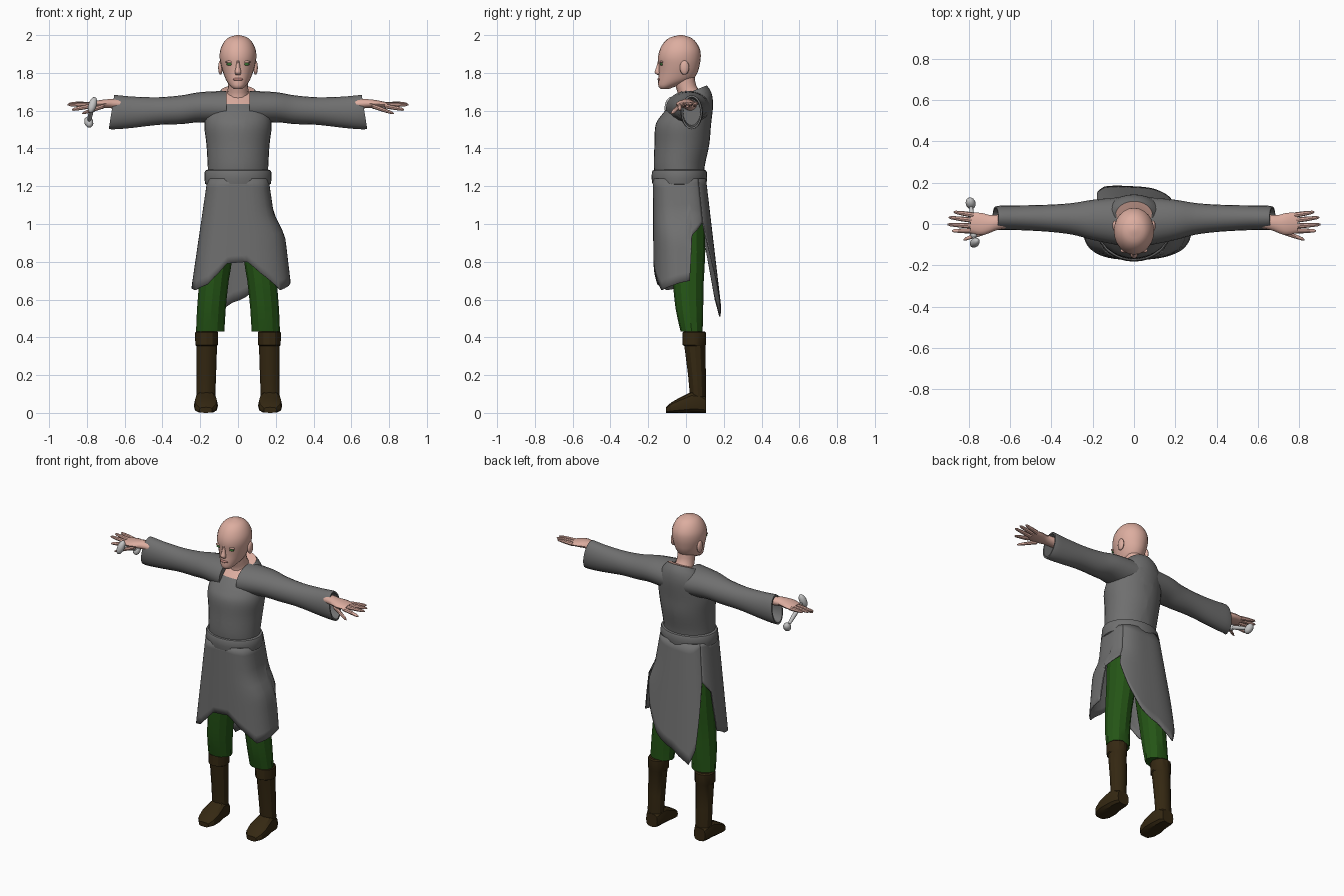
import bpy, bmesh, math
from mathutils import Vector

cube = bpy.data.objects.get("Cube")
if cube:
    bpy.data.objects.remove(cube)


def material(name, rgb):
    m = bpy.data.materials.new(name)
    m.use_nodes = True
    m.diffuse_color = (*rgb, 1)
    bsdf = next(n for n in m.node_tree.nodes if n.type == 'BSDF_PRINCIPLED')
    bsdf.inputs["Base Color"].default_value = (*rgb, 1)
    bsdf.inputs["Roughness"].default_value = 0.8
    return m


SKIN = material("skin", (0.72, 0.42, 0.35))
CLOTH = material("grey cloth", (0.16, 0.16, 0.16))
GREEN = material("green trousers", (0.018, 0.09, 0.008))
LEATHER = material("brown leather", (0.035, 0.021, 0.006))
METAL = material("pale metal", (0.55, 0.55, 0.55))
IRIS = material("eye green", (0.05, 0.2, 0.04))
LIP = material("lip rose", (0.5, 0.23, 0.2))


def finish(bm, name, mats, mirror=False, angle=40):
    bmesh.ops.recalc_face_normals(bm, faces=bm.faces)
    mesh = bpy.data.meshes.new(name)
    bm.to_mesh(mesh)
    bm.free()
    ob = bpy.data.objects.new(name, mesh)
    bpy.context.collection.objects.link(ob)
    for m in mats:
        mesh.materials.append(m)
    bpy.ops.object.select_all(action='DESELECT')
    ob.select_set(True)
    bpy.context.view_layer.objects.active = ob
    bpy.ops.object.shade_smooth_by_angle(angle=math.radians(angle))
    if mirror:
        ob.modifiers.new("Mirror", 'MIRROR')
    return ob


def smooth(secs, k=4):
    """Catmull-Rom interpolation of cross-sections."""
    secs = [tuple(s) + (0,) * (6 - len(s)) for s in secs]
    out = []
    for i in range(len(secs) - 1):
        a, b, c, d = (secs[min(max(j, 0), len(secs) - 1)] for j in range(i - 1, i + 3))
        for t in (j / k for j in range(k)):
            out.append(tuple(q + t * (r - p + t * (2 * p - 5 * q + 4 * r - s + t * (3 * q - p - 3 * r + s))) / 2
                             for p, q, r, s in zip(a, b, c, d)))
    return out + [secs[-1]]


def power(v, e):
    return math.copysign(abs(v) ** e, v)


def add_loft(bm, secs, axis='z', n=16, e=1.0):
    """Sections are centre x, y, z, two radii and an optional slant."""
    iu, iv, ia = {'z': (0, 1, 2), 'x': (1, 2, 0), 'y': (0, 2, 1)}[axis]
    rings = []
    for s in secs:
        slant = s[5] if len(s) > 5 else 0
        ring = []
        for i in range(n):
            a = math.tau * i / n
            p = list(s[:3])
            p[iu] += s[3] * power(math.cos(a), e)
            dv = s[4] * power(math.sin(a), e)
            p[iv] += dv
            p[ia] += slant * dv
            ring.append(bm.verts.new(p))
        rings.append(ring)
    for r, q in zip(rings, rings[1:]):
        for i in range(n):
            bm.faces.new((r[i], r[(i + 1) % n], q[(i + 1) % n], q[i]))
    bm.faces.new(rings[0])
    bm.faces.new(rings[-1])


def loft(name, secs, mat, axis='z', n=16, e=1.0, mirror=False, angle=40):
    bm = bmesh.new()
    add_loft(bm, secs, axis, n, e)
    return finish(bm, name, [mat], mirror, angle)


def blob(name, loc, size, mat, mirror=False, direction=None):
    bm = bmesh.new()
    bmesh.ops.create_uvsphere(bm, u_segments=12, v_segments=8, radius=1)
    rot = Vector(direction).to_track_quat('Z', 'Y') if direction else None
    for v in bm.verts:
        p = Vector(a * b for a, b in zip(v.co, size))
        v.co = (rot @ p if rot else p) + Vector(loc)
    return finish(bm, name, [mat], mirror, 60)


# Head and neck: height, front, back, half width
profile = [(1.715, -.135, -.09, .022), (1.73, -.146, -.05, .04), (1.76, -.147, .03, .062),
           (1.80, -.144, .06, .078), (1.84, -.145, .072, .09), (1.88, -.148, .078, .097),
           (1.92, -.14, .075, .094), (1.96, -.118, .055, .077), (1.987, -.085, .025, .05),
           (2.0, -.035, -.02, .008)]
loft("head", smooth([(0, (f + b) / 2, z, w, (b - f) / 2) for z, f, b, w in profile], 3), SKIN, n=24)
loft("neck", smooth([(0, .03, 1.62, .075, .075), (0, .025, 1.68, .06, .066),
                     (0, .0, 1.73, .053, .055), (0, -.01, 1.79, .053, .055)], 3), SKIN)

# Face
loft("nose", smooth([(0, -.138, 1.868, .008, .01), (0, -.145, 1.83, .011, .013),
                     (0, -.15, 1.803, .017, .017), (0, -.143, 1.79, .012, .01)], 3), SKIN, n=10)
blob("eyes", (.042, -.13, 1.846), (.019, .008, .008), IRIS, True)
blob("eyelids", (.042, -.129, 1.858), (.024, .011, .007), SKIN, True)
blob("mouth", (0, -.142, 1.766), (.027, .009, .008), LIP)
blob("ears", (.093, -.008, 1.828), (.012, .025, .038), SKIN, True)

# Tunic body with a cut-in neckline
bm = bmesh.new()
add_loft(bm, smooth([(0, -.03, 1.22, .158, .125), (0, -.036, 1.3, .16, .134), (0, -.022, 1.42, .167, .145),
                     (0, -.015, 1.52, .178, .147), (0, .005, 1.6, .165, .138, .2),
                     (0, .025, 1.66, .13, .11, .3), (0, .04, 1.706, .09, .07, .4)]), n=32)
cuts = [((0, 0, 1.635), (0, 0, 1)), ((.065, 0, 1.635), (1, 0, -.28)), ((-.065, 0, 1.635), (-1, 0, -.28))]
for co, no in cuts:
    bmesh.ops.bisect_plane(bm, geom=bm.verts[:] + bm.edges[:] + bm.faces[:], plane_co=co, plane_no=no)
for f in bm.faces:
    c = f.calc_center_median()
    if c.z > 1.635 and c.y < .05 and abs(c.x) < .065 + .28 * (c.z - 1.635):
        f.material_index = 1
finish(bm, "tunic_body", [CLOTH, SKIN])

# Wide open sleeves
loft("sleeves", smooth([(.06, .012, 1.615, .118, .09), (.2, .02, 1.618, .097, .08), (.3, .025, 1.605, .076, .076),
                        (.42, .028, 1.598, .065, .073), (.55, .03, 1.592, .06, .082),
                        (.64, .03, 1.592, .059, .09), (.67, .03, 1.592, .055, .09, -.16)])
     + [(.67, .03, 1.592, .047, .08, -.16), (.58, .03, 1.592, .045, .07, 0)], CLOTH, 'x', 20, mirror=True)

# Belt
loft("belt", [(0, -.035, z, .16 + g, .129 + g) for z, g in
              ((1.205, 0), (1.213, .014), (1.24, .018), (1.272, .017), (1.283, .012), (1.288, 0))], CLOTH, n=32)

# Split skirt: hem height by angle, front panel then back panel
front_hem = [(-214, 1.01), (-191, .94), (-185, .70), (-172, .66), (-152, .65), (-124, .68), (-108, .74),
             (-98, .79), (-84, .80), (-70, .74), (-42, .65), (-12, .68), (3, .70), (10, .94), (38, 1.01)]
back_hem = [(38, 1.01), (42, .95), (58, .8), (78, .65), (100, .55), (114, .51),
            (126, .6), (136, .8), (146, 1.01)]


def hem_at(hem, a):
    for (a0, z0), (a1, z1) in zip(hem, hem[1:]):
        if a <= a1:
            return z0 + (z1 - z0) * (a - a0) / (a1 - a0)
    return hem[-1][1]


def skirt_point(deg, z):
    t = (1.24 - z) / .6
    c, s = power(math.cos(math.radians(deg)), .7), power(math.sin(math.radians(deg)), .7)
    bulge = .042 * max(0, c) ** 2 * min(1, max(0, (1.06 - z) / .12)) * (1 if z > .9 else .4 + z * 2 / 3)
    return ((.162 + .088 * t) * c + bulge, -.034 + .036 * t + (.14 + .035 * t) * s, z)


for name, hem in (("skirt_front", front_hem), ("skirt_back", back_hem)):
    bm = bmesh.new()
    lo, hi = hem[0][0], hem[-1][0]
    angles = sorted({lo + (hi - lo) * i / 40 for i in range(41)} | {a for a, z in hem})
    cols = []
    for a in angles:
        z1 = hem_at(hem, a)
        cols.append([bm.verts.new(skirt_point(a, 1.24 + (z1 - 1.24) * j / 12)) for j in range(13)])
    for p, q in zip(cols, cols[1:]):
        for j in range(12):
            bm.faces.new((p[j], p[j + 1], q[j + 1], q[j]))
    ob = finish(bm, name, [CLOTH], angle=50)
    ob.modifiers.new("Solidify", 'SOLIDIFY').thickness = .006

# Trousers
loft("trouser_legs", smooth([(.147, .03, .43, .075, .058), (.141, .018, .55, .076, .073), (.127, .012, .7, .078, .082),
                             (.11, .012, .85, .085, .09), (.092, .005, 1.1, .088, .095)], 2),
     GREEN, n=12, mirror=True, angle=25)

# Boots: shaft with cuff, then foot
loft("boot_shafts", [(.17, .064, .04, .048, .04), (.17, .063, .1, .05, .043), (.168, .058, .2, .052, .047),
                     (.166, .047, .355, .055, .056), (.166, .043, .36, .06, .062), (.166, .043, .425, .061, .062),
                     (.166, .043, .432, .054, .055)], LEATHER, n=12, mirror=True, angle=30)
loft("boot_feet", [(.17, y, h, w, h) for y, h, w in ((.106, .042, .04), (.08, .052, .052), (.03, .056, .056),
                                                    (-.035, .04, .064), (-.08, .027, .057), (-.106, .015, .034))],
     LEATHER, 'y', 12, .65, True, 30)

# Hands with fingers and thumb
bm = bmesh.new()
add_loft(bm, smooth([(.56, .025, 1.628, .034, .03), (.66, .008, 1.637, .037, .026), (.70, 0, 1.637, .044, .023),
                     (.74, 0, 1.635, .054, .02), (.79, .006, 1.63, .048, .014)], 3), 'x', 14)
digits = [((.775, .043, 1.632), (.872, .058, 1.64)), ((.78, .018, 1.632), (.896, .032, 1.637)),
          ((.78, -.01, 1.63), (.903, -.002, 1.632)), ((.775, -.033, 1.626), (.88, -.033, 1.605)),
          ((.71, -.035, 1.625), (.825, -.076, 1.585))]
for p, q in digits:
    p, q = Vector(p), Vector(q)
    add_loft(bm, [(*p.lerp(q, t), r, r) for t, r in ((0, .013), (.5, .0115), (.9, .008), (1, .003))], 'x', 8)
finish(bm, "hands", [SKIN], True)

# Grip held in the right hand
start, end = Vector((-.77, -.09, 1.63)), Vector((-.79, .1, 1.54))
blob("grip_rod", (start + end) / 2, (.013, .013, .11), METAL, direction=end - start)
blob("grip_guard", start, (.022, .022, .045), METAL, direction=(.3, .3, 1))
blob("grip_collar", start.lerp(end, .25), (.019, .019, .03), METAL, direction=end - start)
blob("grip_pommel", end, (.024, .024, .034), METAL, direction=(-.2, .6, .7))
